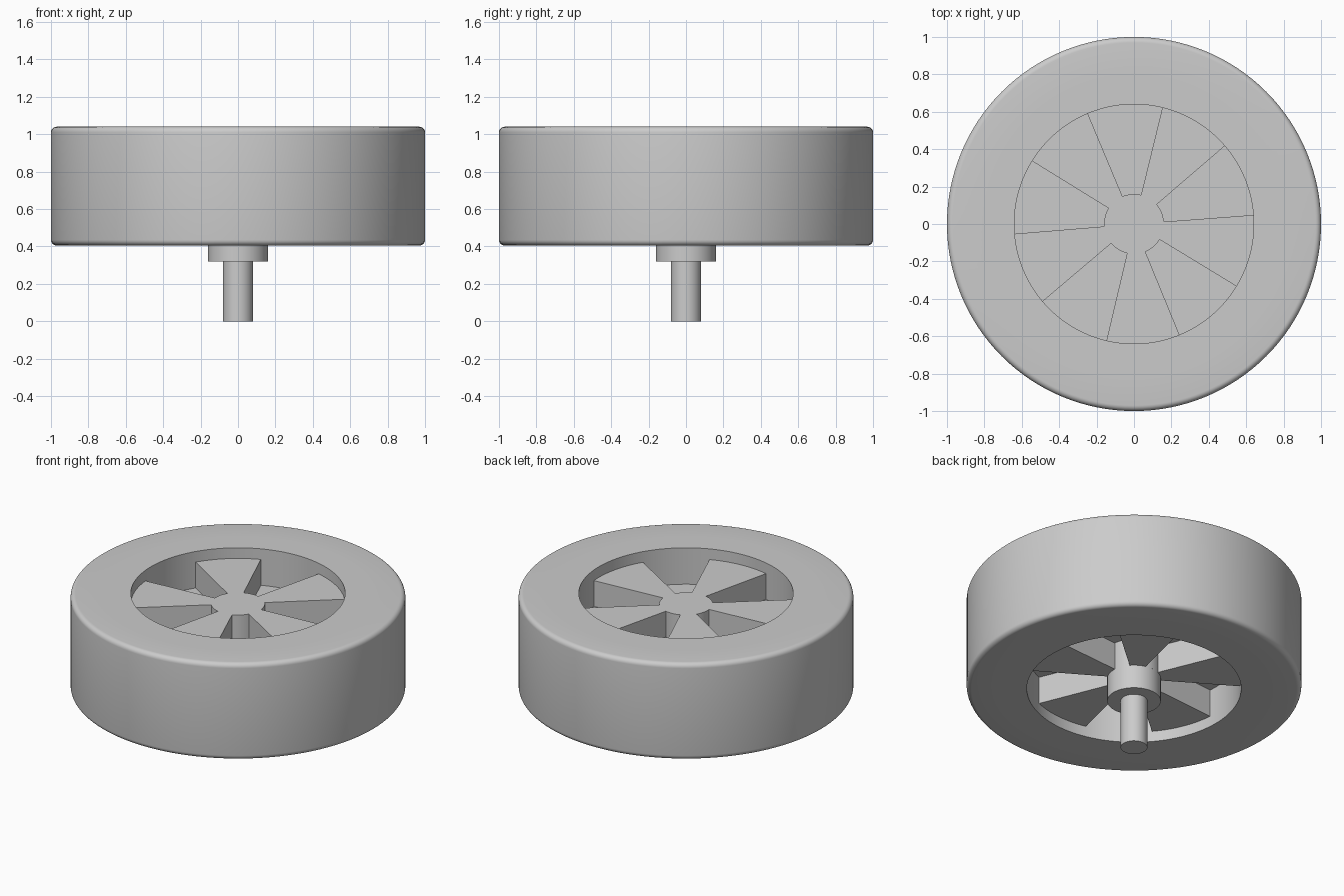
import bpy, bmesh
from math import cos, sin, pi, radians

cube = bpy.data.objects.get("Cube")
if cube:
    bpy.data.objects.remove(cube)

grey = bpy.data.materials.new("plain_grey")
grey.use_nodes = True
grey.diffuse_color = (0.6, 0.6, 0.6, 1)
grey.node_tree.nodes["Principled BSDF"].inputs["Base Color"].default_value = (0.6, 0.6, 0.6, 1)

BOTTOM, TOP = 0.405, 1.04
RIM_IN, RIM_OUT, HUB = 0.64, 0.8, 0.16


def finish(name, bm):
    bmesh.ops.recalc_face_normals(bm, faces=bm.faces)
    mesh = bpy.data.meshes.new(name)
    bm.to_mesh(mesh)
    bm.free()
    mesh.materials.append(grey)
    ob = bpy.data.objects.new(name, mesh)
    bpy.context.collection.objects.link(ob)
    bpy.ops.object.select_all(action='DESELECT')
    ob.select_set(True)
    bpy.context.view_layer.objects.active = ob
    bpy.ops.object.shade_smooth_by_angle(angle=radians(30))
    return ob


def lathe(name, profile, steps=96):
    """Revolve a closed (radius, z) outline around the z axis."""
    bm = bmesh.new()
    rings = [[bm.verts.new((r * cos(2 * pi * i / steps), r * sin(2 * pi * i / steps), z))
              for r, z in profile] for i in range(steps)]
    n = len(profile)
    for i in range(steps):
        a, b = rings[i], rings[(i + 1) % steps]
        for j in range(n):
            k = (j + 1) % n
            bm.faces.new((a[j], b[j], b[k], a[k]))
    return finish(name, bm)


def cylinder(name, radius, z0, z1, steps=48):
    bm = bmesh.new()
    bmesh.ops.create_cone(bm, cap_ends=True, segments=steps, radius1=radius,
                          radius2=radius, depth=z1 - z0)
    bmesh.ops.translate(bm, verts=bm.verts, vec=(0, 0, (z0 + z1) / 2))
    return finish(name, bm)


# Tyre with rounded outer shoulders
ROUND = 0.03
shoulder = [(1 - ROUND + ROUND * sin(t * pi / 12), ROUND - ROUND * cos(t * pi / 12))
            for t in range(7)]
lathe("tyre", [(RIM_OUT, BOTTOM)] + [(r, BOTTOM + h) for r, h in shoulder]
      + [(r, TOP - h) for r, h in reversed(shoulder)] + [(RIM_OUT, TOP)], 128)

# Rim barrel and the web closing the gaps between spokes
lathe("rim", [(RIM_IN, BOTTOM), (RIM_OUT, BOTTOM), (RIM_OUT, TOP), (RIM_IN, TOP)], 128)
lathe("web_disc", [(0.1, 0.655), (RIM_IN + 0.01, 0.655), (RIM_IN + 0.01, 0.8), (0.1, 0.8)])

# Five wedge spokes and the hub centre, extruded from one star outline
INSET, GAP, PITCH = 0.07, 18.2, 72
bm = bmesh.new()
outline = []
for s in range(5):
    mid = 22.5 + PITCH * s
    for radius, start, sweep in ((HUB, mid - GAP, 2 * GAP),
                                 (RIM_IN + 0.01, mid + GAP, PITCH - 2 * GAP)):
        for i in range(9):
            a = radians(start + sweep * i / 8)
            outline.append(bm.verts.new((radius * cos(a), radius * sin(a), BOTTOM + INSET)))
base = bm.faces.new(outline)
side = bmesh.ops.extrude_face_region(bm, geom=[base], use_keep_orig=True)
raised = [v for v in side["geom"] if isinstance(v, bmesh.types.BMVert)]
bmesh.ops.translate(bm, verts=raised, vec=(0, 0, TOP - BOTTOM - 2 * INSET))
finish("spokes", bm)

# Hub boss and axle below
cylinder("hub_boss", HUB, 0.32, 0.6)
cylinder("axle", 0.08, 0, 0.4)
